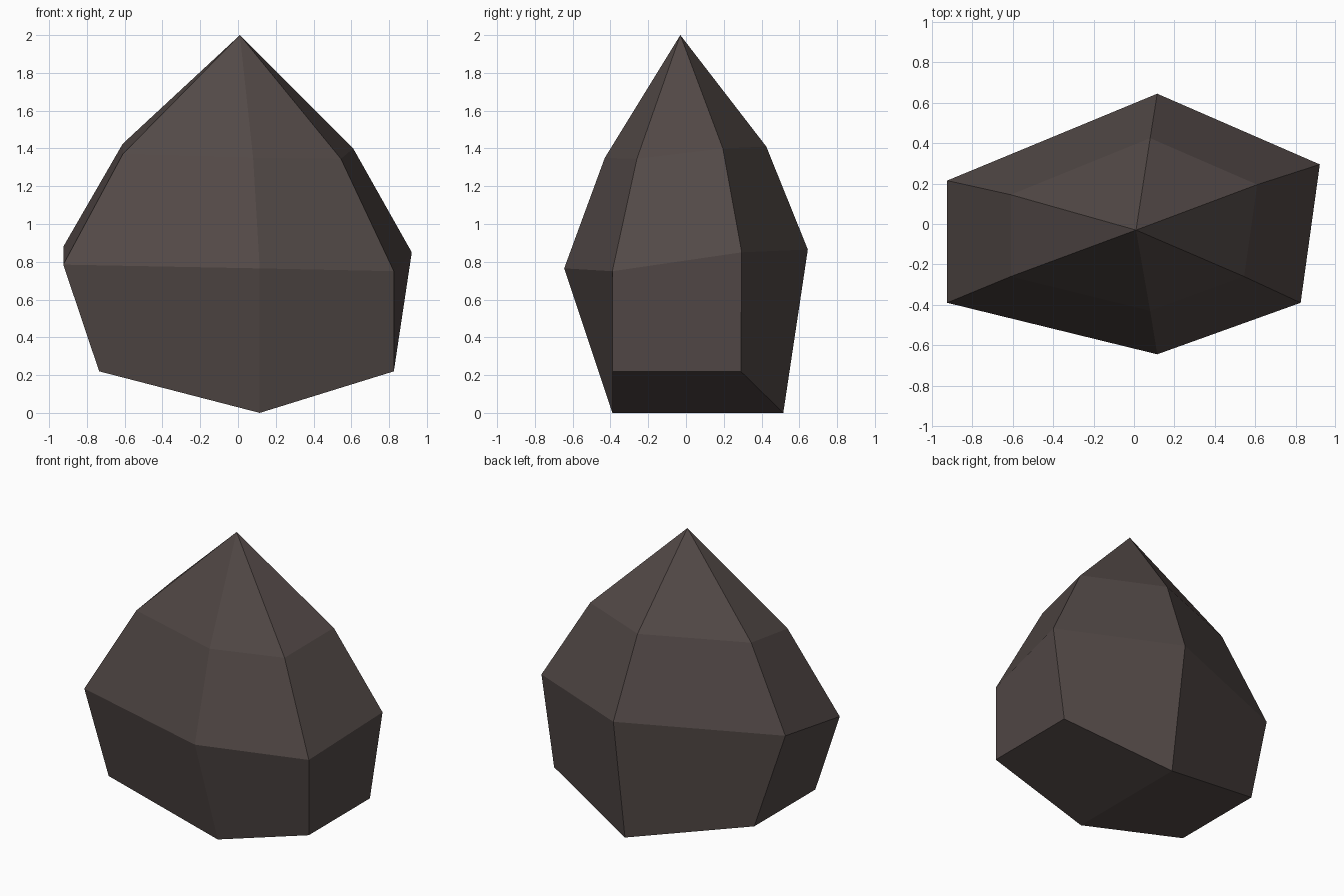
import bpy
import bmesh

default_cube = bpy.data.objects.get("Cube")
if default_cube:
    bpy.data.objects.remove(default_cube, do_unlink=True)


def make_material(name, colour):
    material = bpy.data.materials.new(name)
    material.use_nodes = True
    material.diffuse_color = colour
    shader = material.node_tree.nodes["Principled BSDF"]
    shader.inputs["Base Color"].default_value = colour
    shader.inputs["Roughness"].default_value = 0.9
    return material


def bridge_rings(mesh, lower, upper):
    """Join two rings of equal size with a band of quads."""
    count = len(lower)
    for i in range(count):
        j = (i + 1) % count
        mesh.faces.new((lower[i], lower[j], upper[j], upper[i]))


# Six-sided cross-sections, counter-clockwise from the back left corner:
# back left, back, back right, front right, front, front left
base_outline = [
    (0.825, 0.29, 0.22), (0.115, 0.515, 0), (-0.735, 0.29, 0.22),
    (-0.735, -0.39, 0.22), (0.115, -0.39, 0), (0.825, -0.39, 0.22),
]
waist_outline = [
    (0.92, 0.295, 0.85), (0.115, 0.645, 0.865), (-0.925, 0.215, 0.88),
    (-0.925, -0.39, 0.785), (0.115, -0.645, 0.765), (0.825, -0.39, 0.75),
]
shoulder_outline = [
    (0.61, 0.195, 1.4), (0.08, 0.425, 1.41), (-0.61, 0.145, 1.425),
    (-0.61, -0.26, 1.37), (0.08, -0.43, 1.35), (0.545, -0.26, 1.345),
]
peak_point = (0.01, -0.03, 2)

mesh = bmesh.new()
base, waist, shoulder = [
    [mesh.verts.new(point) for point in outline]
    for outline in (base_outline, waist_outline, shoulder_outline)
]
peak = mesh.verts.new(peak_point)

# Side bands
bridge_rings(mesh, base, waist)
bridge_rings(mesh, waist, shoulder)

# Pointed top
for i, corner in enumerate(shoulder):
    mesh.faces.new((corner, shoulder[(i + 1) % len(shoulder)], peak))

# Keel-shaped underside, folded along the front-to-back ridge
back_left, back, back_right, front_right, front, front_left = base
mesh.faces.new((back_left, back, front, front_left))
mesh.faces.new((back, back_right, front_right, front))

bmesh.ops.recalc_face_normals(mesh, faces=mesh.faces)
data = bpy.data.meshes.new("rock")
mesh.to_mesh(data)
mesh.free()

data.materials.append(make_material("dark brown stone", (0.085, 0.066, 0.062, 1)))
rock = bpy.data.objects.new("rock", data)
bpy.context.collection.objects.link(rock)
